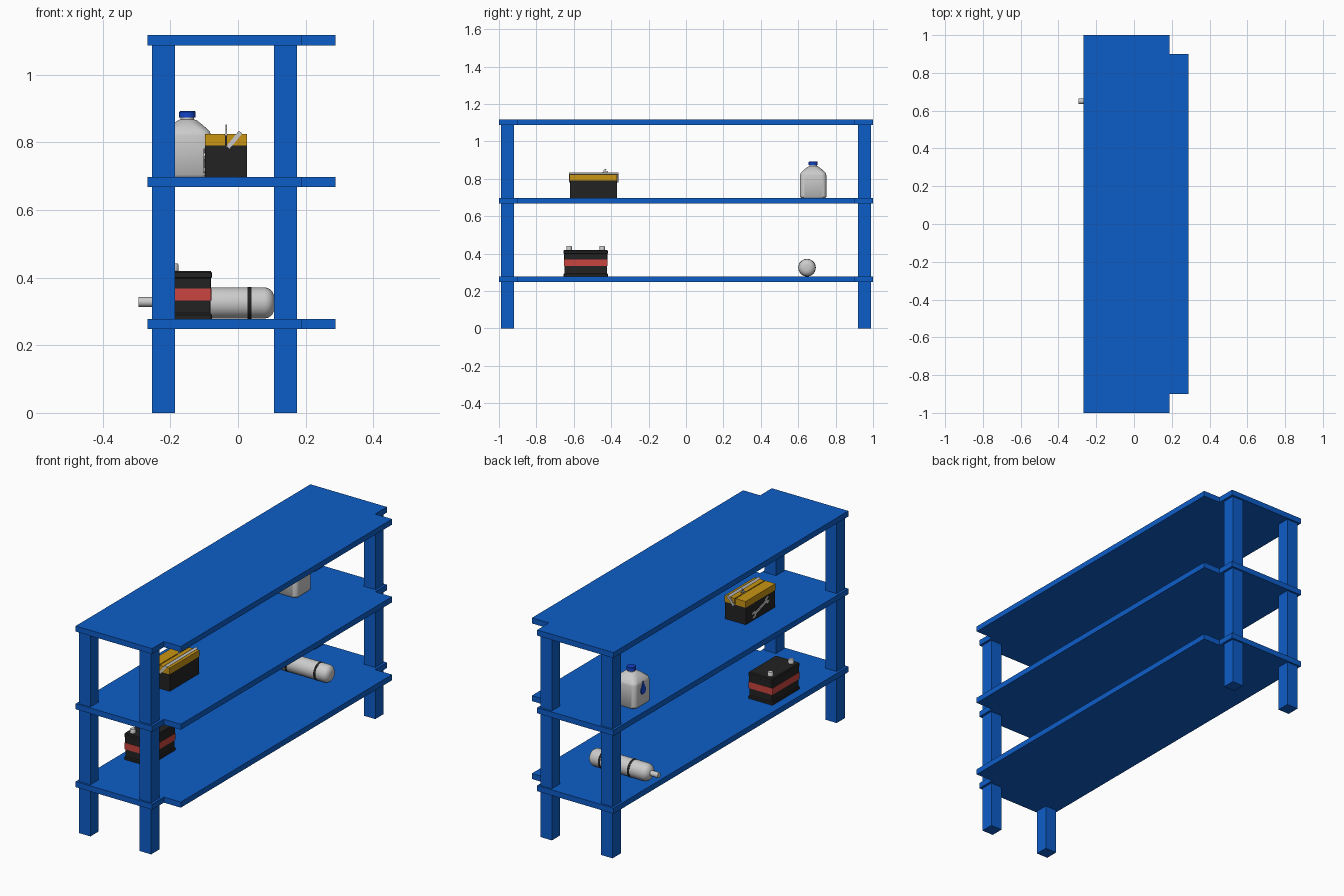
import bpy, bmesh, math
from mathutils import Matrix, Vector

if "Cube" in bpy.data.objects:
    bpy.data.objects.remove(bpy.data.objects["Cube"])


def mat(name, r, g, b):
    m = bpy.data.materials.new(name)
    m.diffuse_color = (r, g, b, 1)
    m.use_nodes = True
    m.node_tree.nodes["Principled BSDF"].inputs["Base Color"].default_value = m.diffuse_color
    return m


BLUE = mat("blue_paint", 0.004, 0.11, 0.58)
CAP = mat("blue_plastic", 0.006, 0.06, 0.6)
BLACK = mat("black_plastic", 0.016, 0.016, 0.016)
YELLOW = mat("yellow_plastic", 0.58, 0.30, 0.007)
RED = mat("red_band", 0.58, 0.06, 0.05)


def finish(name, bm, material=None, smooth=False):
    bmesh.ops.recalc_face_normals(bm, faces=bm.faces)
    me = bpy.data.meshes.new(name)
    bm.to_mesh(me)
    bm.free()
    ob = bpy.data.objects.new(name, me)
    bpy.context.collection.objects.link(ob)
    if material:
        me.materials.append(material)
    if smooth:
        bpy.ops.object.select_all(action='DESELECT')
        bpy.context.view_layer.objects.active = ob
        ob.select_set(True)
        bpy.ops.object.shade_smooth_by_angle(angle=math.radians(40))
    return ob


def box(name, x0, x1, y0, y1, z0, z1, material=None, bevel=0):
    bm = bmesh.new()
    size = Matrix.Diagonal((x1 - x0, y1 - y0, z1 - z0, 1))
    mid = Matrix.Translation(((x0 + x1) / 2, (y0 + y1) / 2, (z0 + z1) / 2))
    bmesh.ops.create_cube(bm, size=1, matrix=mid @ size)
    if bevel:
        bmesh.ops.bevel(bm, geom=bm.edges[:], offset=bevel, segments=1, affect='EDGES')
    return finish(name, bm, material)


def prism(name, pts, offset, material=None):
    """Polygon of 3D points pushed along an offset."""
    bm = bmesh.new()
    face = bm.faces.new([bm.verts.new(p) for p in pts])
    ext = bmesh.ops.extrude_face_region(bm, geom=[face])
    bmesh.ops.translate(bm, vec=offset, verts=[v for v in ext["geom"] if isinstance(v, bmesh.types.BMVert)])
    bm.faces.new([v for v in face.verts]) if not face.is_valid else None
    return finish(name, bm, material)


def loft(name, rings, material=None, smooth=False):
    bm = bmesh.new()
    loops = [[bm.verts.new(p) for p in ring] for ring in rings]
    n = len(loops[0])
    for a, b in zip(loops, loops[1:]):
        for i in range(n):
            bm.faces.new((a[i], a[(i + 1) % n], b[(i + 1) % n], b[i]))
    bm.faces.new(loops[0])
    bm.faces.new(loops[-1])
    return finish(name, bm, material, smooth)


def rounded(cx, cy, z, hx, hy, r, k=6):
    pts = []
    for q, (sx, sy) in enumerate(((1, 1), (-1, 1), (-1, -1), (1, -1))):
        for i in range(k + 1):
            a = math.pi / 2 * (q + i / k)
            pts.append((cx + sx * (hx - r) + r * math.cos(a), cy + sy * (hy - r) + r * math.sin(a), z))
    return pts


def turned(name, centre, profile, axis='Z', material=None, n=32):
    """Round part from (position along axis, radius) pairs."""
    cx, cy, cz = centre
    rings = []
    for t, r in profile:
        ring = []
        for i in range(n):
            c, s = r * math.cos(math.tau * i / n), r * math.sin(math.tau * i / n)
            ring.append((cx + c, cy + s, t) if axis == 'Z' else (t, cy + c, cz + s))
        rings.append(ring)
    return loft(name, rings, material, True)


# Rack: notched shelves and four posts
outline = [(-0.268, -1), (0.188, -1), (0.188, -0.9), (0.289, -0.9),
           (0.289, 0.9), (0.188, 0.9), (0.188, 1), (-0.268, 1)]
for label, z in (("lower", 0.248), ("middle", 0.668), ("top", 1.087)):
    prism(label + "_shelf", [(x, y, z) for x, y in outline], (0, 0, 0.03), BLUE)
for side, x in (("back", -0.255), ("front", 0.107)):
    for end, y in (("near", -0.99), ("far", 0.92)):
        box(f"{side}_{end}_post", x, x + 0.068, y, y + 0.07, 0, 1.088, BLUE)

# Jug with cap and drop emblem
jx, jy = -0.15, 0.68
loft("jug_body", [rounded(jx, jy, z, h, h, r) for z, h, r in (
    (0.698, 0.065, 0.022), (0.704, 0.07, 0.025), (0.82, 0.07, 0.025), (0.832, 0.067, 0.027),
    (0.852, 0.045, 0.03), (0.865, 0.028, 0.027), (0.868, 0.02, 0.0199), (0.878, 0.02, 0.0199))], smooth=True)
turned("jug_cap", (jx, jy, 0), [(0.873, 0.024), (0.89, 0.024), (0.893, 0.021)], material=CAP)
drop = [(-0.222, jy, 0.828)]
for i in range(17):
    a = math.radians(150 + i * 240 / 16)
    drop.append((-0.222, jy + 0.022 * math.cos(a), 0.78 + 0.022 * math.sin(a)))
prism("jug_drop_emblem", drop, (0.004, 0, 0), CAP)

# Toolbox: base, two lid halves and a folded carry handle
box("toolbox_base", -0.098, 0.027, -0.62, -0.37, 0.698, 0.79, BLACK)
box("toolbox_lid_back", -0.098, -0.038, -0.622, -0.368, 0.79, 0.824, YELLOW)
box("toolbox_lid_front", -0.033, 0.027, -0.622, -0.368, 0.79, 0.824, YELLOW)
box("toolbox_lid_seam", -0.038, -0.033, -0.619, -0.371, 0.79, 0.82, BLACK)
d = Vector((0.63, 0, 0.77))
s = Vector((0.77, 0, -0.63)) * 0.0065
for label, y in (("near", -0.626), ("far", -0.368)):
    a = Vector((-0.03, y, 0.784))
    b = a + d * 0.06
    prism(f"toolbox_handle_{label}_arm", [a - s, a + s, b + s, b - s], (0, 0.006, 0))
p, q = Vector((-0.001, -0.626, 0.820)), Vector((0.0077, -0.626, 0.8302))
prism("toolbox_handle_bar", [p - s, p + s, q + s, q - s], (0, 0.264, 0))


def wrench(name, x, cy, cz, length, head, angle, thick):
    """Flat double-ended spanner lying in the y-z plane."""
    e, w = length / 2, head * 0.4
    half = [(e - 2 * head, w), (e - 1.5 * head, head), (e - 0.5 * head, head), (e, head * 0.65),
            (e - 0.9 * head, head * 0.35), (e - 0.9 * head, -head * 0.35), (e, -head * 0.65),
            (e - 0.5 * head, -head), (e - 1.5 * head, -head), (e - 2 * head, -w)]
    pts = half + [(-u, -v) for u, v in half]
    c, s_ = math.cos(angle), math.sin(angle)
    prism(name, [(x, cy + u * c - v * s_, cz + u * s_ + v * c) for u, v in pts], (thick, 0, 0))


wrench("toolbox_wrench_emblem", -0.102, -0.495, 0.745, 0.15, 0.017, math.radians(-18), 0.005)
wrench("loose_wrench", -0.037, -0.455, 0.823, 0.085, 0.011, math.radians(35), 0.004)

# Battery: foot, red band, upper case and terminals
bx, by = -0.15, -0.536
for label, m, prof in (
        ("foot", BLACK, ((0.278, 0.0725, 0.118), (0.29, 0.0725, 0.118), (0.295, 0.069, 0.114), (0.333, 0.069, 0.114))),
        ("red_band", RED, ((0.333, 0.0715, 0.1165), (0.368, 0.0715, 0.1165))),
        ("case_top", BLACK, ((0.368, 0.07, 0.115), (0.398, 0.07, 0.115), (0.4, 0.0725, 0.118),
                             (0.415, 0.0725, 0.118), (0.42, 0.069, 0.114)))):
    loft("battery_" + label, [rounded(bx, by, z, hx, hy, 0.004, 2) for z, hx, hy in prof], m)
for label, y in (("near", -0.625), ("far", -0.448)):
    turned(f"battery_{label}_terminal", (-0.19, y, 0), [(0.418, 0.0145), (0.438, 0.0145), (0.441, 0.012)], n=20)

# Gas cylinder lying along x, with bands and outlet
c = (0, 0.647, 0.325)
R = 0.046
body = [(-0.25, 0.016)]
body += [(-0.212 - 0.036 * math.cos(t), 0.014 + 0.032 * math.sin(t)) for t in (0.3, 0.6, 0.9, 1.2, 1.57)]
body += [(0.078 + 0.03 * math.sin(t), 0.012 + 0.034 * math.cos(t)) for t in (0, 0.3, 0.6, 0.9, 1.2, 1.57)]
turned("cylinder_body", c, body, 'X')
for label, x in (("rear", -0.145), ("front", 0.028)):
    turned(f"cylinder_{label}_band", c, [(x, R + 0.001), (x + 0.012, R + 0.001)], 'X', BLACK)
turned("cylinder_outlet", (0, 0.65, 0.328), [(-0.294, 0.0145), (-0.23, 0.0145)], 'X', n=20)
